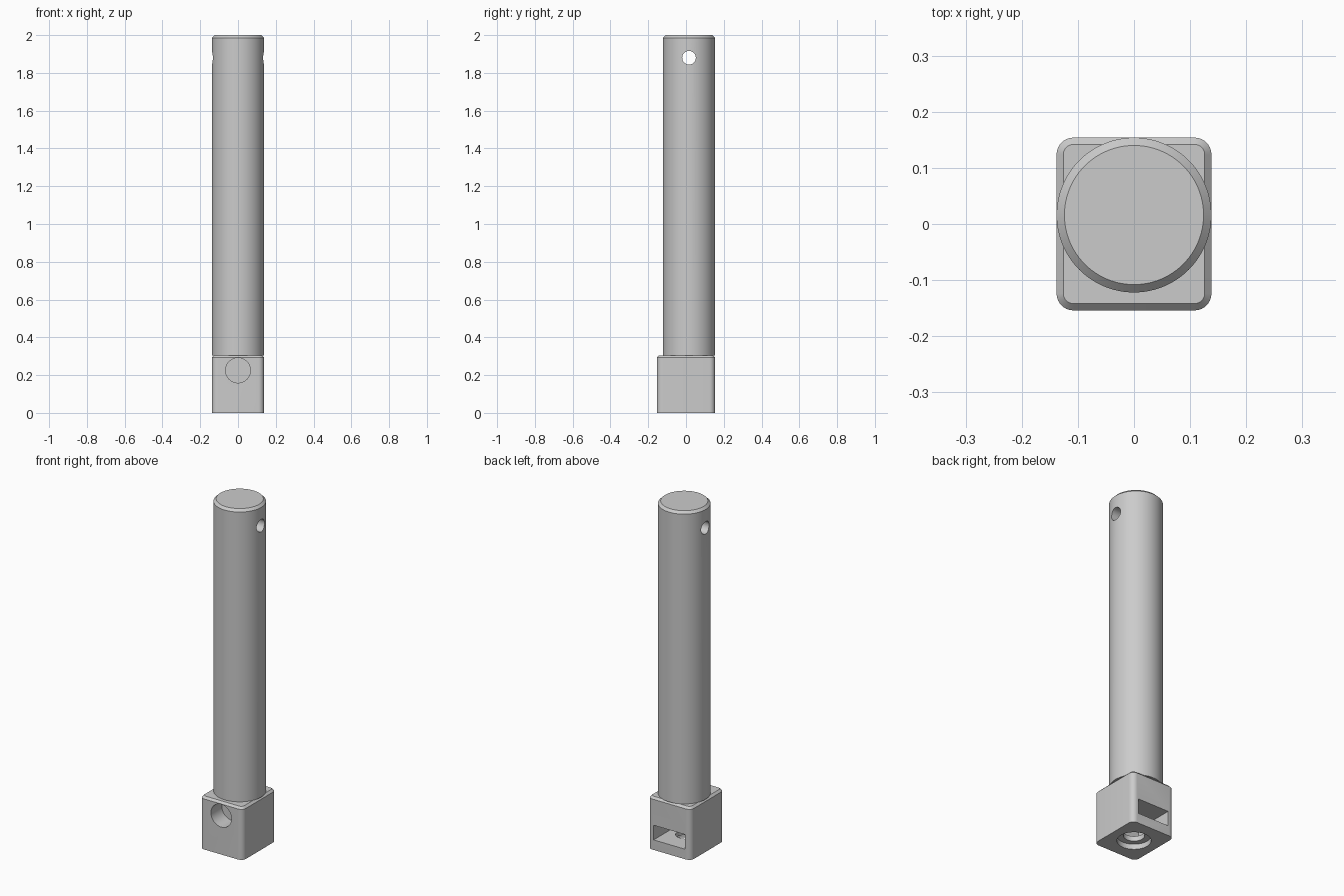
import bpy, bmesh, math
from mathutils import Matrix, Vector

if "Cube" in bpy.data.objects:
    bpy.data.objects.remove(bpy.data.objects["Cube"], do_unlink=True)

grey = bpy.data.materials.new("plain grey")
grey.use_nodes = True
colour = (0.6, 0.6, 0.6, 1)
grey.diffuse_color = colour
grey.node_tree.nodes["Principled BSDF"].inputs["Base Color"].default_value = colour

AXIS_Y = 0.016      # shaft axis, set back from the block centre
TOP = 0.305         # top of the base block


def finish(name, bm):
    mesh = bpy.data.meshes.new(name)
    bm.to_mesh(mesh)
    bm.free()
    mesh.materials.append(grey)
    obj = bpy.data.objects.new(name, mesh)
    bpy.context.collection.objects.link(obj)
    return obj


def box(lo, hi):
    lo, hi = Vector(lo), Vector(hi)
    bm = bmesh.new()
    bmesh.ops.create_cube(bm, size=1)
    bmesh.ops.scale(bm, vec=hi - lo, verts=bm.verts)
    bmesh.ops.translate(bm, vec=(lo + hi) / 2, verts=bm.verts)
    return bm


def rod(centre, radius, length, axis="Z", sides=64):
    turn = {"X": Matrix.Rotation(math.pi / 2, 4, "Y"),
            "Y": Matrix.Rotation(math.pi / 2, 4, "X"),
            "Z": Matrix.Identity(4)}[axis]
    bm = bmesh.new()
    bmesh.ops.create_cone(bm, cap_ends=True, segments=sides, radius1=radius,
                          radius2=radius, depth=length,
                          matrix=Matrix.Translation(centre) @ turn)
    return bm


def bevel_top(bm, z, size):
    edges = [e for e in bm.edges if all(abs(v.co.z - z) < 1e-4 for v in e.verts)]
    bmesh.ops.bevel(bm, geom=edges, offset=size, segments=1, profile=0.5,
                    affect="EDGES")


def cut(obj, bm):
    cutter = finish("cutter", bm)
    cutter.hide_render = True
    mod = obj.modifiers.new("cut", "BOOLEAN")
    mod.operation, mod.solver, mod.object = "DIFFERENCE", "EXACT", cutter
    bpy.context.view_layer.objects.active = obj
    bpy.ops.object.modifier_apply(modifier=mod.name)
    bpy.data.objects.remove(cutter, do_unlink=True)


def smooth(obj):
    bpy.ops.object.select_all(action="DESELECT")
    obj.select_set(True)
    bpy.context.view_layer.objects.active = obj
    bpy.ops.object.shade_smooth_by_angle(angle=math.radians(30))


# Round shaft with a chamfered top and a cross pin hole
bm = rod((0, AXIS_Y, (TOP + 2) / 2), 0.138, 2 - TOP, sides=96)
bevel_top(bm, 2, 0.014)
shaft = finish("shaft", bm)
cut(shaft, rod((0, AXIS_Y, 1.88), 0.036, 0.5, "X", 48))
smooth(shaft)

# Base block with rounded upright edges and a chamfered top
bm = box((-0.138, -0.154, 0), (0.138, 0.154, TOP))
upright = [e for e in bm.edges if abs(e.verts[0].co.z - e.verts[1].co.z) > 0.1]
bmesh.ops.bevel(bm, geom=upright, offset=0.03, segments=8, profile=0.5,
                affect="EDGES")
bevel_top(bm, TOP, 0.012)
block = finish("base_block", bm)

# Blind front hole, back nut slot, stepped bolt hole underneath
cut(block, rod((0, -0.154, 0.225), 0.066, 0.2, "Y"))
cut(block, box((-0.1, -0.085, 0.058), (0.1, 0.2, 0.143)))
cut(block, rod((0, 0, 0), 0.088, 0.06))
cut(block, rod((0, 0, 0.04), 0.055, 0.16))
smooth(block)
